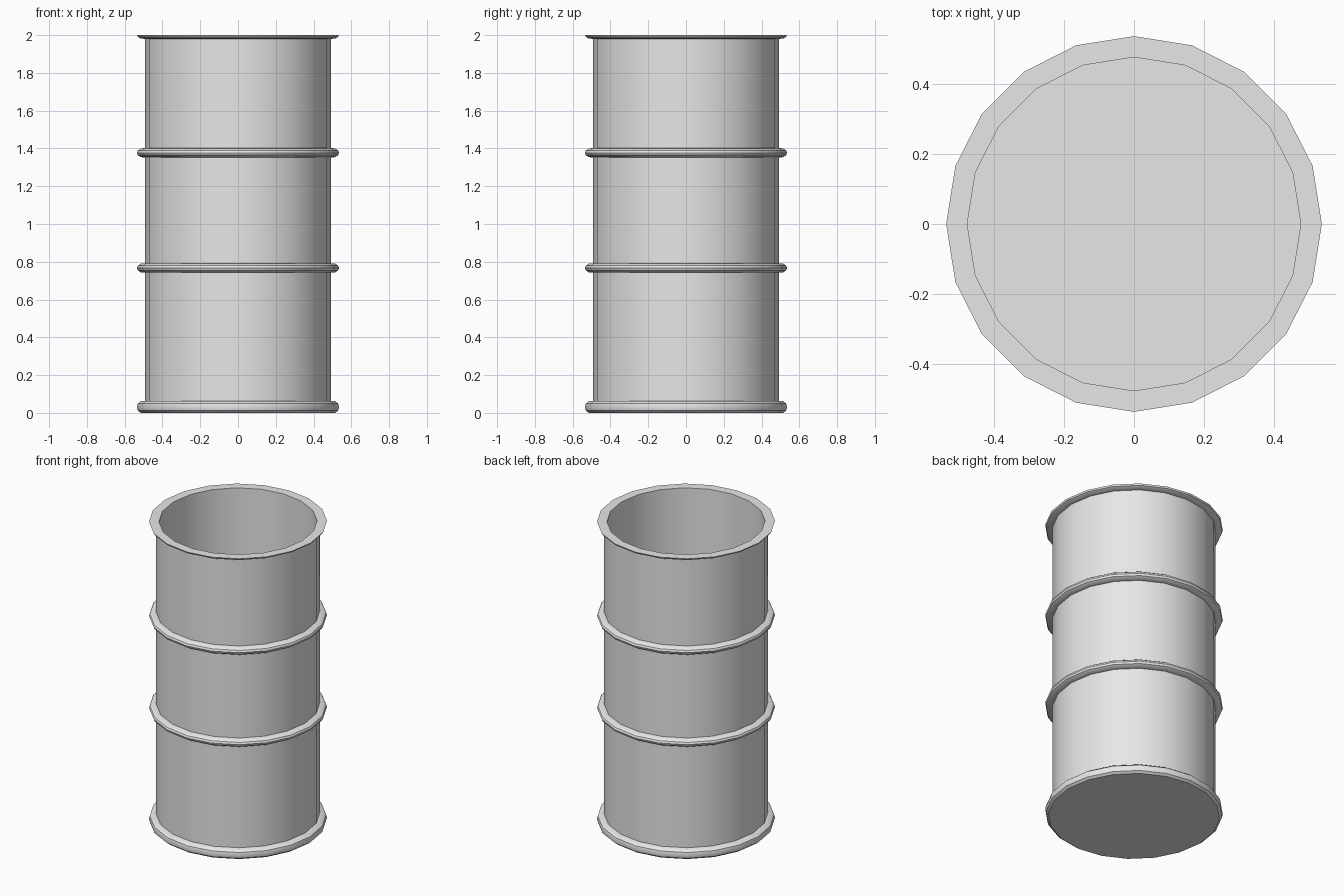
import bpy
import bmesh
from math import cos, sin, tau, radians

SIDES = 20

cube = bpy.data.objects.get("Cube")
if cube:
    bpy.data.objects.remove(cube, do_unlink=True)

# Single grey metal colour
metal = bpy.data.materials.new("grey metal")
metal.use_nodes = True
grey = (0.8, 0.8, 0.8, 1)
metal.diffuse_color = grey
metal.node_tree.nodes["Principled BSDF"].inputs["Base Color"].default_value = grey


def lathe(name, profile, capped=False):
    """Revolve (radius, height) points about z; the outside runs upward."""
    bm = bmesh.new()
    rings = [[bm.verts.new((r * cos(tau * i / SIDES), r * sin(tau * i / SIDES), z))
              for i in range(SIDES)] for r, z in profile]
    for low, high in zip(rings, rings[1:]):
        for i in range(SIDES):
            j = (i + 1) % SIDES
            bm.faces.new((low[i], low[j], high[j], high[i]))
    if capped:
        bm.faces.new(rings[0][::-1])
        bm.faces.new(rings[-1])
    mesh = bpy.data.meshes.new(name)
    bm.to_mesh(mesh)
    bm.free()
    mesh.materials.append(metal)
    obj = bpy.data.objects.new(name, mesh)
    bpy.context.collection.objects.link(obj)
    bpy.ops.object.select_all(action='DESELECT')
    obj.select_set(True)
    bpy.context.view_layer.objects.active = obj
    bpy.ops.object.shade_smooth_by_angle(angle=radians(35))
    return obj


# Open drum: base, rounded foot, wall, top lip, inner wall and floor
lathe("drum_shell", [
    (0.515, 0), (0.53, 0.012), (0.535, 0.03), (0.53, 0.05), (0.515, 0.062),
    (0.492, 0.064), (0.492, 1.98), (0.515, 1.982), (0.53, 1.99), (0.535, 2),
    (0.475, 2), (0.475, 0.03)], capped=True)

# Two rounded hoops around the wall
hoop = [(0.49, -0.025), (0.515, -0.023), (0.53, -0.013), (0.535, 0),
        (0.53, 0.013), (0.515, 0.023), (0.49, 0.025)]
for name, height in (("lower_hoop", 0.767), ("upper_hoop", 1.377)):
    lathe(name, [(r, z + height) for r, z in hoop])
